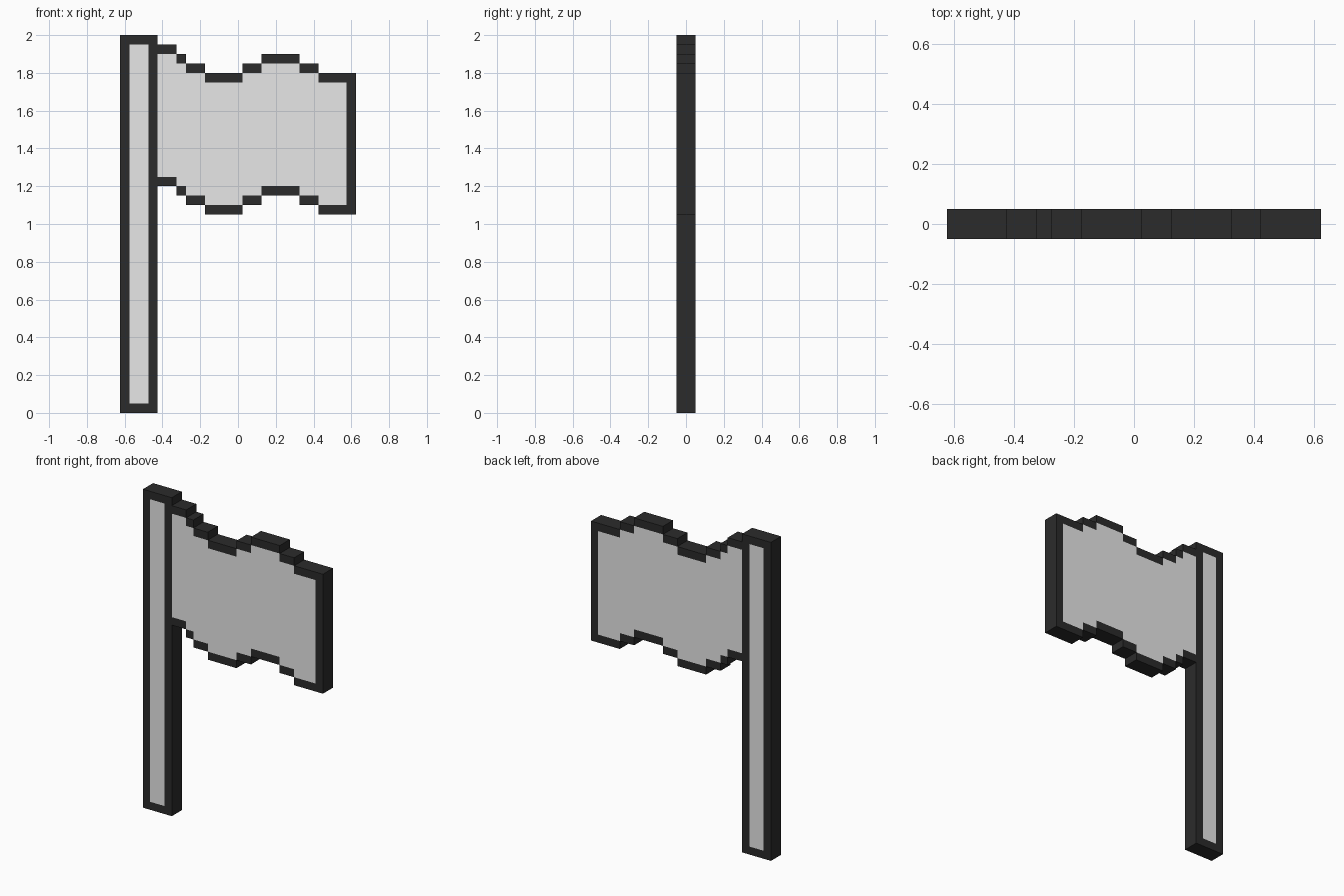
import bpy, bmesh

if "Cube" in bpy.data.objects:
    bpy.data.objects.remove(bpy.data.objects["Cube"])

DEPTH = 0.10   # thickness of the whole model
EDGE = 0.05    # width of the dark outline


def material(name, rgb):
    m = bpy.data.materials.new(name)
    m.diffuse_color = (*rgb, 1.0)
    m.use_nodes = True
    m.node_tree.nodes["Principled BSDF"].inputs["Base Color"].default_value = m.diffuse_color
    return m


OUTLINE = material("dark outline", (0.024, 0.024, 0.024))
FILL = material("light grey fill", (0.8, 0.8, 0.8))


def slab(name, xs, zs, inside, is_fill, open_left=False):
    """Extrude the grid cells accepted by inside(); fill cells are light, the rest dark."""
    bm = bmesh.new()
    for x0, x1 in zip(xs, xs[1:]):
        for z0, z1 in zip(zs, zs[1:]):
            cx, cz = (x0 + x1) / 2, (z0 + z1) / 2
            if inside(cx, cz):
                corners = ((x0, z0), (x1, z0), (x1, z1), (x0, z1))
                f = bm.faces.new([bm.verts.new((x, -DEPTH / 2, z)) for x, z in corners])
                f.material_index = 1 if is_fill(cx, cz) else 0
    bmesh.ops.remove_doubles(bm, verts=bm.verts[:], dist=0.001)
    ext = bmesh.ops.extrude_face_region(bm, geom=bm.faces[:], use_keep_orig=True)
    new_verts = [g for g in ext["geom"] if isinstance(g, bmesh.types.BMVert)]
    bmesh.ops.translate(bm, verts=new_verts, vec=(0, DEPTH, 0))
    bmesh.ops.recalc_face_normals(bm, faces=bm.faces[:])
    # side walls are always dark
    for f in bm.faces:
        if abs(f.normal.y) < 0.5:
            f.material_index = 0
    # drop the wall that is hidden against the pole
    if open_left:
        hidden = [f for f in bm.faces
                  if f.normal.x < -0.5 and abs(f.calc_center_median().x - xs[0]) < 0.001]
        bmesh.ops.delete(bm, geom=hidden, context='FACES')
    me = bpy.data.meshes.new(name)
    bm.to_mesh(me)
    bm.free()
    me.materials.append(OUTLINE)
    me.materials.append(FILL)
    ob = bpy.data.objects.new(name, me)
    bpy.context.collection.objects.link(ob)
    return ob


# Pole: upright bar with a light panel framed by the outline
slab("pole",
     [-0.625, -0.575, -0.475, -0.425], [0, EDGE, 2 - EDGE, 2],
     lambda x, z: True,
     lambda x, z: -0.575 < x < -0.475 and EDGE < z < 2 - EDGE)

# Flag: stepped wave, each column (right edge, top height) is equally tall
COLUMNS = [(-0.325, 1.95), (-0.275, 1.90), (-0.175, 1.85), (0.025, 1.80),
           (0.125, 1.85), (0.325, 1.90), (0.425, 1.85), (0.575, 1.80), (0.625, 1.80)]
HEIGHT = 0.75


def top(x):
    return next(t for right, t in COLUMNS if x < right)


levels = [1.05 + EDGE * i for i in range(5)] + [1.75 + EDGE * i for i in range(5)]
slab("flag",
     [-0.425] + [c[0] for c in COLUMNS], levels,
     lambda x, z: top(x) - HEIGHT < z < top(x),
     lambda x, z: x < 0.575 and top(x) - HEIGHT + EDGE < z < top(x) - EDGE,
     open_left=True)
